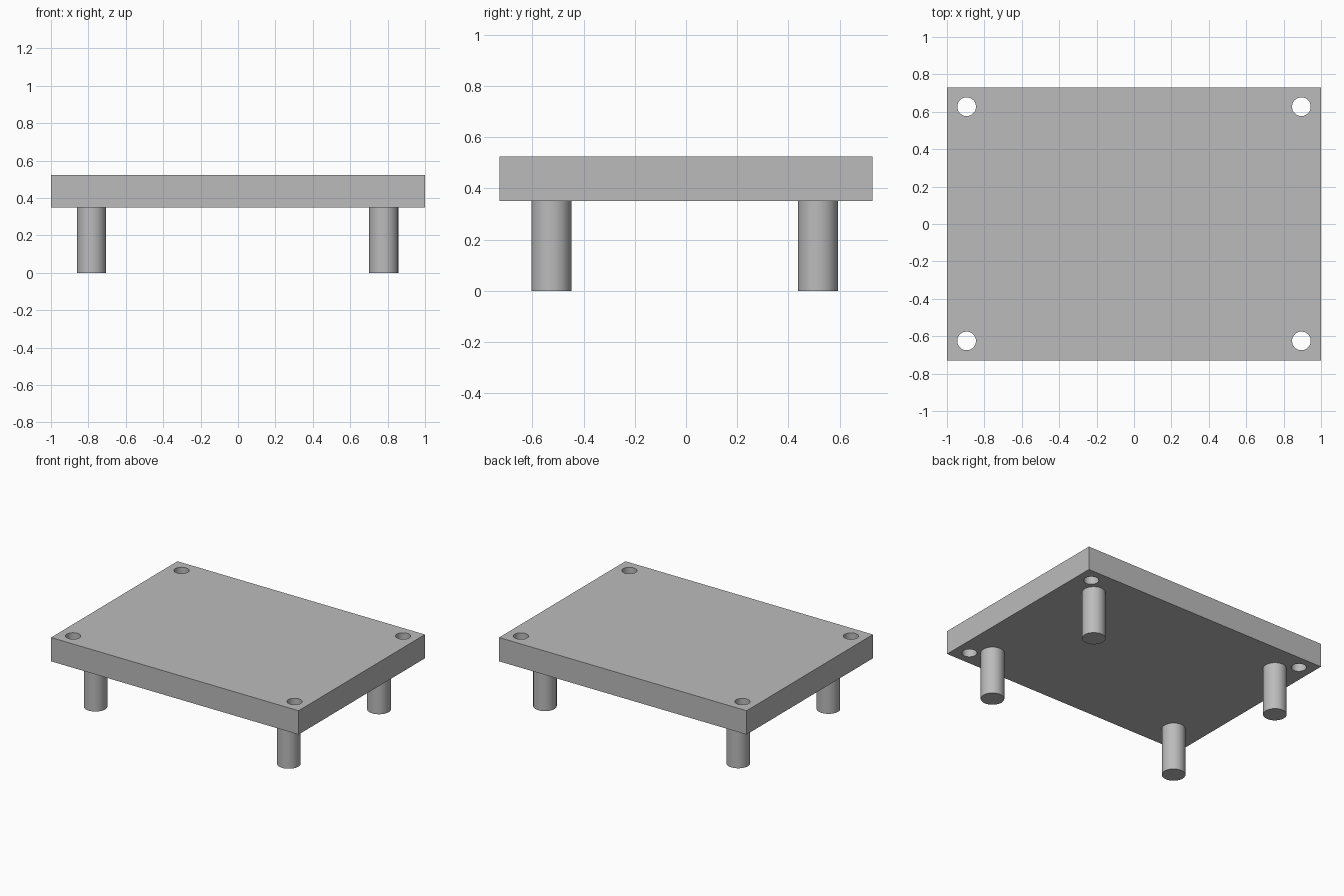
import bpy
import bmesh
import math
from mathutils import Matrix

cube = bpy.data.objects.get("Cube")
if cube:
    bpy.data.objects.remove(cube, do_unlink=True)

LEG_TOP, TOP = 0.35, 0.524
HALF_X, HALF_Y = 1.0, 0.729

grey = bpy.data.materials.new("plain_grey")
grey.use_nodes = True
colour = (0.5, 0.5, 0.5, 1)
grey.diffuse_color = colour
grey.node_tree.nodes["Principled BSDF"].inputs["Base Color"].default_value = colour


def make_object(name, bm):
    mesh = bpy.data.meshes.new(name)
    bm.to_mesh(mesh)
    bm.free()
    obj = bpy.data.objects.new(name, mesh)
    bpy.context.collection.objects.link(obj)
    mesh.materials.append(grey)
    return obj


def add_cylinder(bm, x, y, radius, bottom, top):
    bmesh.ops.create_cone(bm, cap_ends=True, segments=48, radius1=radius, radius2=radius,
                          depth=top - bottom,
                          matrix=Matrix.Translation((x, y, (bottom + top) / 2)))


def smooth(obj):
    bpy.ops.object.select_all(action="DESELECT")
    obj.select_set(True)
    bpy.context.view_layer.objects.active = obj
    bpy.ops.object.shade_smooth_by_angle(angle=math.radians(30))


# Rectangular slab
bm = bmesh.new()
bmesh.ops.create_cube(bm, size=1, matrix=Matrix.Translation((0, 0, (LEG_TOP + TOP) / 2))
                      @ Matrix.Diagonal((2 * HALF_X, 2 * HALF_Y, TOP - LEG_TOP, 1)))
slab = make_object("slab", bm)

# Through holes in the four corners
bm = bmesh.new()
for x in (-0.895, 0.895):
    for y in (-0.625, 0.627):
        add_cylinder(bm, x, y, 0.05, LEG_TOP - 0.1, TOP + 0.1)
cutter = make_object("hole_cutter", bm)
cutter.hide_render = True
cut = slab.modifiers.new("corner_holes", "BOOLEAN")
cut.operation = "DIFFERENCE"
cut.solver = "EXACT"
cut.object = cutter
bpy.context.view_layer.objects.active = slab
slab.select_set(True)
bpy.ops.object.modifier_apply(modifier=cut.name)
bpy.data.objects.remove(cutter, do_unlink=True)
smooth(slab)

# Four round legs
for side, x in (("right", -0.783), ("left", 0.779)):
    for end, y in (("front", -0.526), ("back", 0.515)):
        bm = bmesh.new()
        add_cylinder(bm, x, y, 0.078, 0, LEG_TOP)
        smooth(make_object(f"{end}_{side}_leg", bm))
